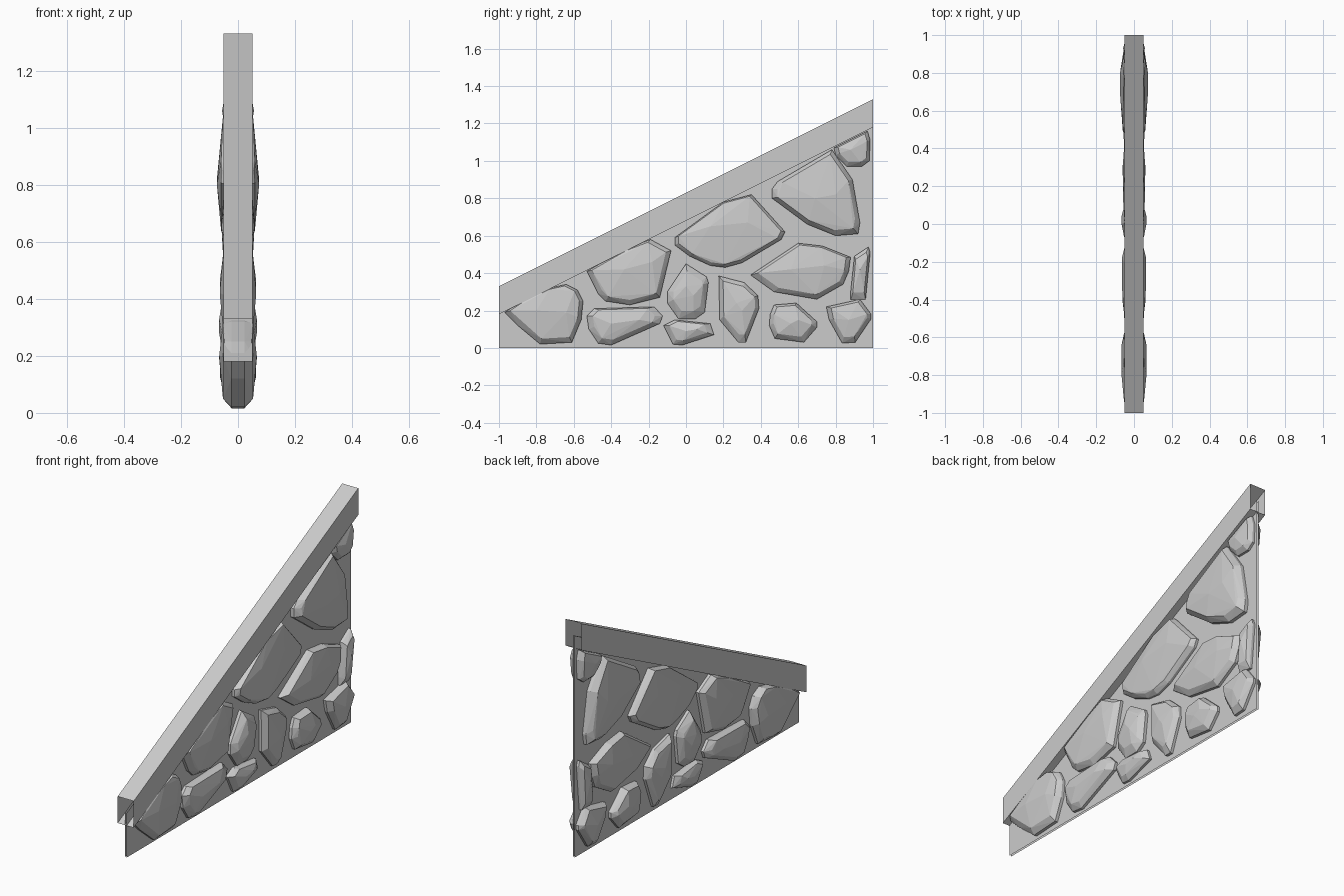
import bpy, bmesh
from mathutils import Vector

cube = bpy.data.objects.get("Cube")
if cube:
    bpy.data.objects.remove(cube, do_unlink=True)

# Single stone grey used on every part
grey = bpy.data.materials.new("stone_grey")
grey.use_nodes = True
colour = (0.6, 0.6, 0.6, 1)
grey.diffuse_color = colour
grey.node_tree.nodes["Principled BSDF"].inputs["Base Color"].default_value = colour


def finish(name, bm):
    mesh = bpy.data.meshes.new(name)
    bmesh.ops.recalc_face_normals(bm, faces=bm.faces)
    bm.to_mesh(mesh)
    bm.free()
    mesh.materials.append(grey)
    obj = bpy.data.objects.new(name, mesh)
    bpy.context.collection.objects.link(obj)
    return obj


def slope(y, base):
    """Height of a line running up the slope, given its height at the front."""
    return base + (y + 1) / 2


# Sloping cap: a square tube with open ends
bm = bmesh.new()
rings = []
for y in (-1, 1):
    rings.append([bm.verts.new((x, y, slope(y, base)))
                  for x, base in ((-.05, .18), (.05, .18), (.05, .33), (-.05, .33))])
for i in range(4):
    j = (i + 1) % 4
    bm.faces.new((rings[0][i], rings[0][j], rings[1][j], rings[1][i]))
finish("sloping_cap", bm)

# Thin mortar panel: one sheet per side, its top tucked inside the cap
for side, x in (("left", .006), ("right", -.006)):
    bm = bmesh.new()
    corners = [(x, -1, 0), (x, 1, 0), (x, 1, slope(1, .25)), (x, -1, slope(-1, .25))]
    if x < 0:
        corners.reverse()
    bm.faces.new([bm.verts.new(c) for c in corners])
    mesh = bpy.data.meshes.new("mortar_panel_" + side)
    bm.to_mesh(mesh)
    bm.free()
    mesh.materials.append(grey)
    bpy.context.collection.objects.link(bpy.data.objects.new(mesh.name, mesh))


def stone(name, peaks, outline, depth=.06, inset=.88):
    """Faceted stone through the wall: wide rim, inset shoulder and raised peaks."""
    bm = bmesh.new()
    centre = sum((Vector(p) for p in outline), Vector((0, 0))) / len(outline)
    for s in (-1, 1):
        for i, p in enumerate(outline):
            p = Vector(p)
            q = centre.lerp(p, inset) + Vector((0, .008))
            shoulder = depth * (.72 if i % 2 else .8)
            bm.verts.new((s * depth * .35, *p))
            bm.verts.new((s * shoulder, *q))
        for p in peaks:
            bm.verts.new((s * depth, *p))
    hull = bmesh.ops.convex_hull(bm, input=bm.verts)
    spare = {g for g in hull["geom_interior"] + hull["geom_unused"]
             if isinstance(g, bmesh.types.BMVert)}
    bmesh.ops.delete(bm, geom=list(spare), context='VERTS')
    finish(name, bm)


# Stones lying along the slope
stone("front_stone", [(-.8, .2), (-.64, .19)],
      [(-.97, .19), (-.9, .12), (-.78, .02), (-.61, .03), (-.56, .15), (-.55, .25),
       (-.58, .31), (-.64, .34), (-.73, .32), (-.88, .25)], .066)
stone("lower_slope_stone", [(-.33, .42), (-.18, .46)],
      [(-.53, .41), (-.47, .29), (-.43, .25), (-.3, .23), (-.14, .27), (-.08, .52),
       (-.19, .58), (-.32, .53)], .064)
stone("middle_slope_stone", [(.13, .65), (.33, .67)],
      [(-.06, .59), (-.06, .55), (.02, .49), (.13, .44), (.21, .43), (.3, .455),
       (.51, .58), (.53, .62), (.35, .82), (.2, .78)], .058, .93)
stone("upper_slope_stone", [(.69, .8), (.8, .82)],
      [(.46, .8), (.46, .85), (.49, .89), (.78, 1.06), (.89, .9), (.93, .67),
       (.92, .61), (.8, .6), (.65, .66)], .074)
stone("top_stone", [(.88, 1.06)],
      [(.79, 1.07), (.97, 1.16), (.985, 1.11), (.98, 1), (.94, .97), (.86, .97),
       (.8, 1.03)], .056, .8)

# Middle row
stone("wide_middle_stone", [(.56, .42), (.74, .44)],
      [(.345, .39), (.6, .56), (.73, .545), (.88, .485), (.87, .41), (.84, .34),
       (.7, .26), (.47, .3)], .062)
stone("narrow_back_stone", [(.93, .42)],
      [(.9, .49), (.975, .54), (.985, .51), (.96, .255), (.88, .255), (.88, .3)], .058, .75)
stone("diamond_stone", [(0, .33), (.04, .28)],
      [(0, .45), (.11, .38), (.12, .35), (.1, .19), (.05, .155), (-.04, .155),
       (-.1, .24), (-.1, .3)], .066, .72)
stone("upright_stone", [(.27, .24), (.3, .2)],
      [(.175, .385), (.31, .35), (.385, .28), (.39, .21), (.32, .03), (.28, .03),
       (.18, .15)], .062, .8)

# Bottom row
stone("long_bottom_stone", [(-.4, .13), (-.25, .15)],
      [(-.53, .17), (-.49, .21), (-.17, .22), (-.125, .17), (-.14, .13), (-.4, .015),
       (-.47, .025), (-.52, .1)], .062, .82)
stone("small_bottom_stone", [(0, .09), (.06, .1)],
      [(-.12, .12), (-.06, .15), (.13, .13), (.15, .07), (-.02, .015), (-.07, .02)], .056, .75)
stone("round_bottom_stone", [(.56, .13), (.6, .15)],
      [(.45, .18), (.47, .23), (.59, .24), (.7, .14), (.7, .11), (.63, .03),
       (.475, .05), (.445, .12)], .064, .8)
stone("back_bottom_stone", [(.87, .15)],
      [(.75, .22), (.93, .26), (.99, .18), (.99, .155), (.905, .03), (.835, .025),
       (.765, .15)], .062, .8)
